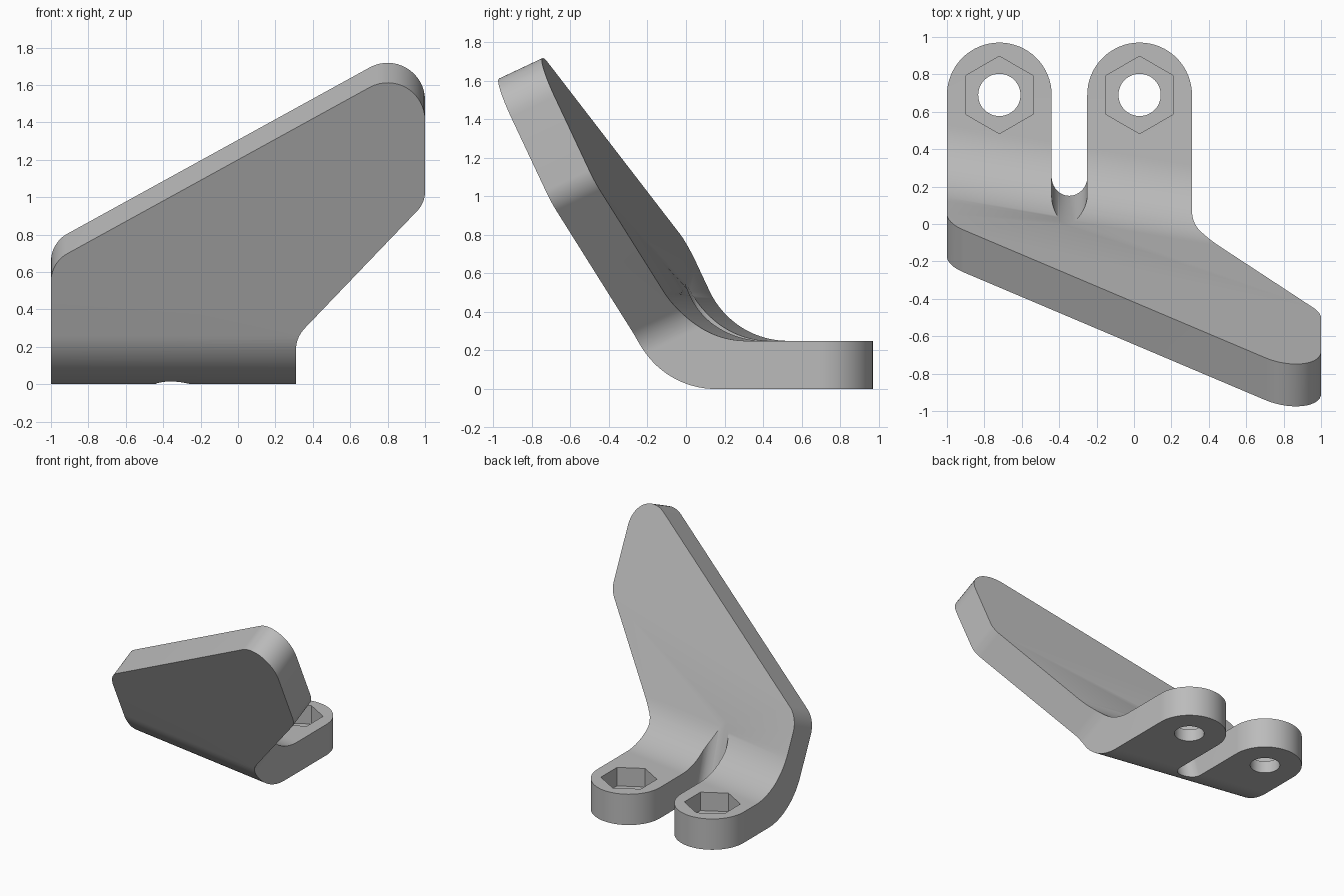
import bpy, bmesh, math
from mathutils import Vector

if "Cube" in bpy.data.objects:
    bpy.data.objects.remove(bpy.data.objects["Cube"], do_unlink=True)

THICK = 0.25      # plate thickness
LEAN = 0.47       # backward lean of the upright plate
SKEW = 0.165      # sideways skew of the bend line
FRONT = -0.08     # where the front plane meets the floor
TAB_R = 0.28
TAB_Y = 0.69
TABS = (0.03, -0.72)
SLOT_LEAN = 0.29


def rounded(corners, steps=16):
    """Polygon from (u, v, radius) corners, with round fillets."""
    out = []
    for i, (u, v, r) in enumerate(corners):
        p = Vector((u, v))
        if r == 0:
            out.append(p)
            continue
        a = (Vector(corners[i - 1][:2]) - p).normalized()
        b = (Vector(corners[(i + 1) % len(corners)][:2]) - p).normalized()
        half = a.angle(b) / 2
        centre = p + (a + b).normalized() * (r / math.sin(half))
        start = p + a * (r / math.tan(half)) - centre
        end = p + b * (r / math.tan(half)) - centre
        total = start.angle(end)
        for k in range(steps + 1):
            t = k / steps
            out.append(centre + (start * math.sin((1 - t) * total)
                                 + end * math.sin(t * total)) / math.sin(total))
    return out


def arc(cx, cy, r, a0, a1, steps=32):
    angles = [math.radians(a0 + (a1 - a0) * k / steps) for k in range(steps + 1)]
    return [Vector((cx + r * math.cos(a), cy + r * math.sin(a))) for a in angles]


def prism(name, bottom, top):
    """Closed solid between two matching loops."""
    bm = bmesh.new()
    lo = [bm.verts.new(p) for p in bottom]
    hi = [bm.verts.new(p) for p in top]
    bm.faces.new(lo)
    bm.faces.new(hi)
    for i in range(len(lo)):
        j = (i + 1) % len(lo)
        bm.faces.new((lo[i], lo[j], hi[j], hi[i]))
    bmesh.ops.recalc_face_normals(bm, faces=bm.faces)
    mesh = bpy.data.meshes.new(name)
    bm.to_mesh(mesh)
    bm.free()
    obj = bpy.data.objects.new(name, mesh)
    bpy.context.collection.objects.link(obj)
    return obj


def upright(name, loop, z0, z1):
    return prism(name, [(p.x, p.y, z0) for p in loop], [(p.x, p.y, z1) for p in loop])


def cut(target, tool, operation):
    tool.hide_render = True
    mod = target.modifiers.new(tool.name, 'BOOLEAN')
    mod.operation = operation
    mod.solver = 'EXACT'
    mod.object = tool
    bpy.context.view_layer.update()
    graph = bpy.context.evaluated_depsgraph_get()
    mesh = bpy.data.meshes.new_from_object(target.evaluated_get(graph))
    target.modifiers.clear()
    target.data = mesh
    bpy.data.objects.remove(tool, do_unlink=True)


# Bent plate: side profile swept along the skewed bend line
inner = FRONT + THICK * math.hypot(1, LEAN)
profile = rounded([(1.4, 0, 0), (FRONT, 0, 0.45), (FRONT - LEAN * 2.2, 2.2, 0),
                   (inner - LEAN * 2.2, 2.2, 0),
                   (inner - LEAN * THICK, THICK, 0.45), (1.4, THICK, 0)], 24)
bracket = prism("bent_bracket",
                [(-1.2, p.x + 1.2 * SKEW, p.y) for p in profile],
                [(1.2, p.x - 1.2 * SKEW, p.y) for p in profile])

# Front outline, trimmed square to the leaning plate
outline = rounded([(-1, -1, 0), (0.31, -1, 0), (0.31, 0.25, 0.17), (1, 0.97, 0.15),
                   (1, 1.75, 0.2), (-1, 0.65, 0.17)])
normal = Vector((0, 1, LEAN)).normalized()
face = [Vector((p.x, FRONT - LEAN * p.y - SKEW * p.x, p.y)) for p in outline]
cut(bracket, prism("outline_cutter", [p - normal * 0.3 for p in face],
                   [p + normal * 1.6 for p in face]), 'INTERSECT')

# Plan outline: two round tabs with a leaning slot between them
right_tab = arc(TABS[0], TAB_Y, TAB_R, 0, 180)
left_tab = arc(TABS[1], TAB_Y, TAB_R, 0, 180)
slot = arc(-0.345, 0.25, 0.095, 0, -180)


def plan(z):
    pts = [(-1.3, -1.8, z), (1.3, -1.8, z), (1.3, 0.6, z)]
    pts += [(p.x, p.y, z) for p in right_tab]
    pts += [(p.x, p.y - SLOT_LEAN * z, z) for p in slot]
    pts += [(p.x, p.y, z) for p in left_tab]
    return pts + [(-1.3, 0.6, z)]


cut(bracket, prism("plan_cutter", plan(-0.2), plan(2)), 'INTERSECT')

# Bolt holes with hexagonal nut pockets
for x in TABS:
    cut(bracket, upright("hole_cutter", arc(x, TAB_Y, 0.113, 0, 360, 48)[:-1], -0.1, 0.4),
        'DIFFERENCE')
    cut(bracket, upright("nut_cutter", arc(x, TAB_Y, 0.207, 90, 450, 6)[:-1], 0.1, 0.4),
        'DIFFERENCE')

# Material and shading
grey = bpy.data.materials.new("plain_grey")
grey.use_nodes = True
colour = (0.5, 0.5, 0.5, 1)
grey.diffuse_color = colour
grey.node_tree.nodes["Principled BSDF"].inputs["Base Color"].default_value = colour
bracket.data.materials.clear()
bracket.data.materials.append(grey)
for poly in bracket.data.polygons:
    poly.material_index = 0

bpy.ops.object.select_all(action='DESELECT')
bracket.select_set(True)
bpy.context.view_layer.objects.active = bracket
bpy.ops.object.shade_smooth_by_angle(angle=math.radians(30))
